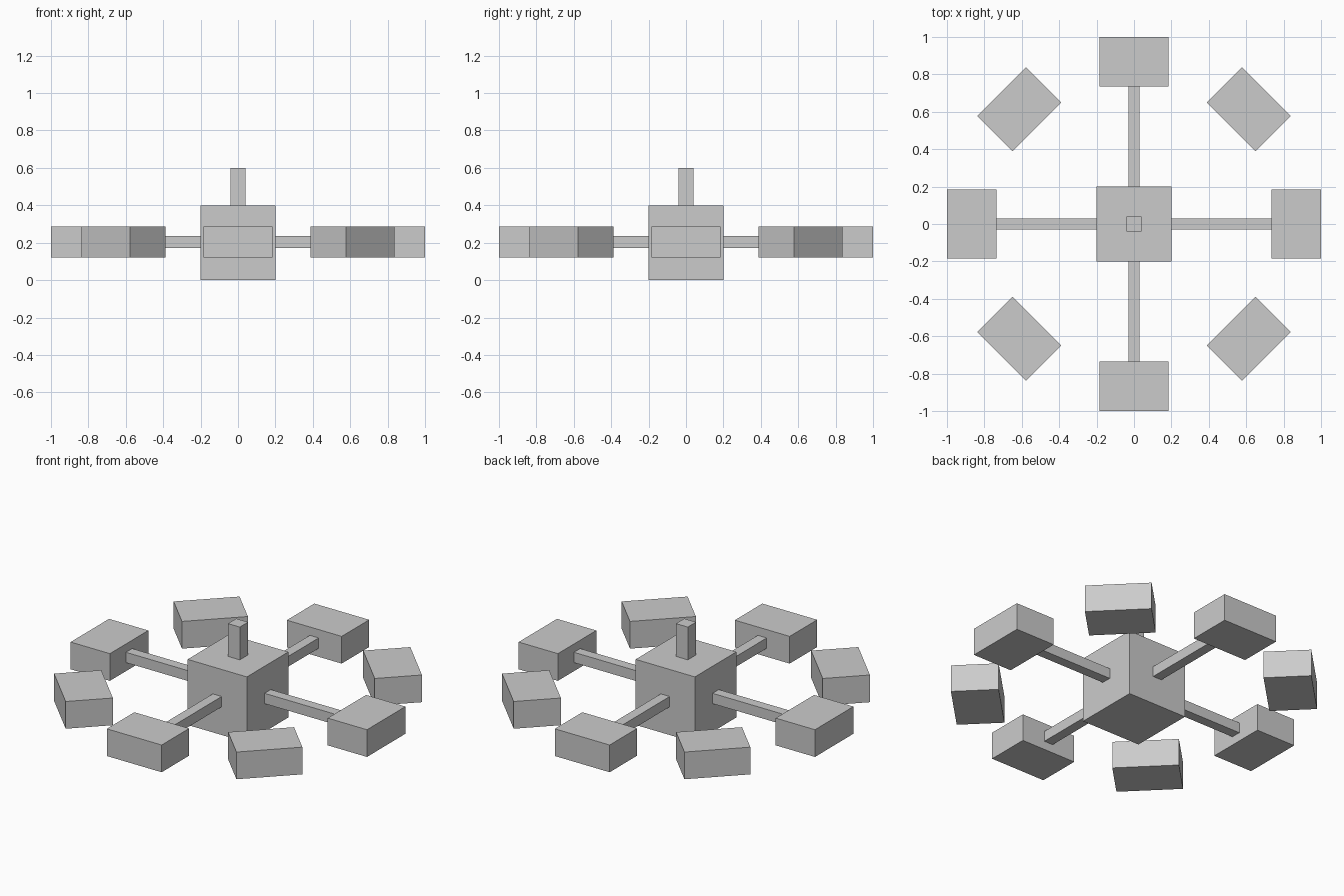
import bpy
from math import pi
from mathutils import Matrix

if "Cube" in bpy.data.objects:
    bpy.data.objects.remove(bpy.data.objects["Cube"])


def box(name, x, y, z, angle=0.0):
    """Box from (min, max) ranges, turned about the z axis."""
    bpy.ops.mesh.primitive_cube_add(size=1)
    ob = bpy.context.object
    ob.name = name
    size = [b - a for a, b in (x, y, z)]
    centre = [(a + b) / 2 for a, b in (x, y, z)]
    ob.data.transform(Matrix.Translation(centre) @ Matrix.Diagonal((*size, 1)))
    ob.rotation_euler.z = angle
    return ob


# Central hub and the mast on top
box("hub", (-0.2, 0.2), (-0.2, 0.2), (0, 0.4))
box("mast", (-0.04, 0.04), (-0.04, 0.04), (0.4, 0.6))

# Ring of eight pods; every second one is joined to the hub by an arm
for i in range(8):
    angle = i * pi / 4
    box(f"pod_{i + 1}", (0.735, 1.0), (-0.185, 0.185), (0.12, 0.286), angle)
    if i % 2 == 0:
        box(f"arm_{i // 2 + 1}", (0.2, 0.735), (-0.03, 0.03), (0.172, 0.235), angle)
